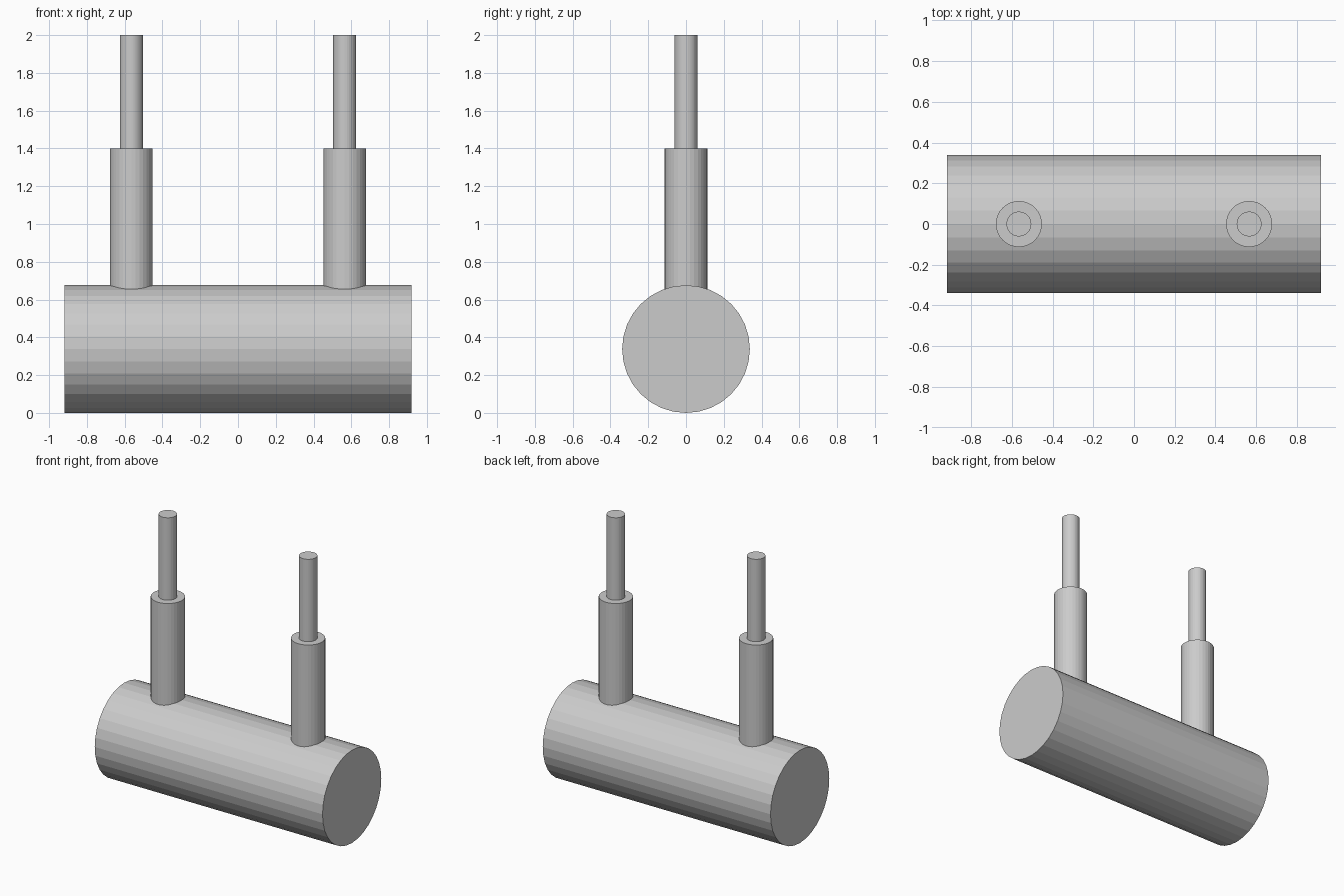
import bpy
from math import pi

if "Cube" in bpy.data.objects:
    bpy.data.objects.remove(bpy.data.objects["Cube"])


def cylinder(name, radius, length, centre, rotation=(0, 0, 0)):
    bpy.ops.mesh.primitive_cylinder_add(vertices=32, radius=radius, depth=length,
                                        location=centre, rotation=rotation)
    bpy.context.object.name = name


def upright(name, radius, x, bottom, top):
    cylinder(name, radius, top - bottom, (x, 0, (bottom + top) / 2))


# Horizontal drum resting on the ground
R = 0.338
cylinder("drum", R, 1.835, (0, 0, R), (0, pi / 2, 0))

# Two stepped posts: wide sleeve seated in the drum, thin rod on top
for side, x in (("left", -0.565), ("right", 0.565)):
    upright(side + "_sleeve", 0.113, x, 0.64, 1.4)
    upright(side + "_rod", 0.061, x, 1.39, 2.0)
